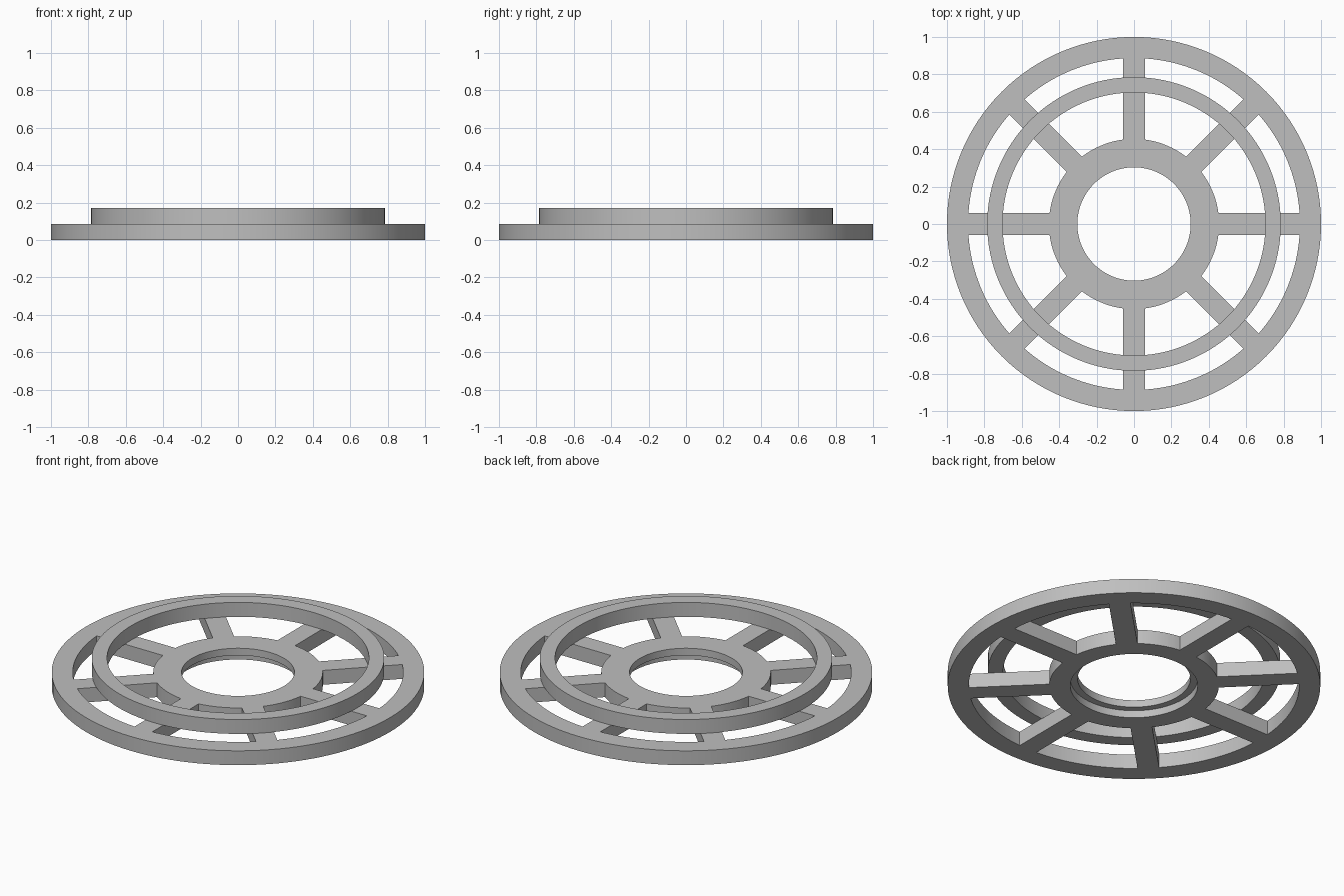
import bpy, bmesh
from math import sin, cos, pi, asin

SEGMENTS = 128
SPOKES = 8
HALF_SPOKE = 0.058
PLATE_TOP = 0.085
RING_TOP = 0.17
HUB_RADIUS = 0.455
RIM_INNER = 0.887

cube = bpy.data.objects.get("Cube")
if cube:
    bpy.data.objects.remove(cube, do_unlink=True)

grey = bpy.data.materials.new("plain grey")
grey.use_nodes = True
colour = (0.52, 0.52, 0.52, 1)
grey.diffuse_color = colour
grey.node_tree.nodes["Principled BSDF"].inputs["Base Color"].default_value = colour


def finish(name, bm):
    bmesh.ops.recalc_face_normals(bm, faces=bm.faces[:])
    mesh = bpy.data.meshes.new(name)
    bm.to_mesh(mesh)
    bm.free()
    mesh.materials.append(grey)
    obj = bpy.data.objects.new(name, mesh)
    bpy.context.collection.objects.link(obj)
    return obj


def lathe(name, profile):
    """Spin a closed (radius, height) profile around z."""
    bm = bmesh.new()
    rows = []
    for i in range(SEGMENTS):
        a = 2 * pi * i / SEGMENTS
        rows.append([bm.verts.new((r * cos(a), r * sin(a), z)) for r, z in profile])
    n = len(profile)
    for i, row in enumerate(rows):
        after = rows[(i + 1) % SEGMENTS]
        for j in range(n):
            k = (j + 1) % n
            bm.faces.new((row[j], after[j], after[k], row[k]))
    return finish(name, bm)


def arc(radius, start, steps=16):
    """Arc between two parallel-sided spokes."""
    inset = asin(HALF_SPOKE / radius)
    span = 2 * pi / SPOKES - 2 * inset
    angles = [start + inset + span * i / steps for i in range(steps + 1)]
    return [(radius * cos(a), radius * sin(a)) for a in angles]


def window_cutter():
    """Prisms for the openings between the spokes."""
    bm = bmesh.new()
    for s in range(SPOKES):
        start = 2 * pi * s / SPOKES
        outline = arc(RIM_INNER, start) + arc(HUB_RADIUS, start)[::-1]
        low = [bm.verts.new((x, y, -0.1)) for x, y in outline]
        high = [bm.verts.new((x, y, 0.2)) for x, y in outline]
        bm.faces.new(low)
        bm.faces.new(high)
        for i in range(len(outline)):
            k = (i + 1) % len(outline)
            bm.faces.new((low[i], low[k], high[k], high[i]))
    cutter = finish("window_cutter", bm)
    cutter.hide_render = True
    return cutter


def select_only(obj):
    bpy.ops.object.select_all(action='DESELECT')
    obj.select_set(True)
    bpy.context.view_layer.objects.active = obj


# Spoked plate, with a shallow recess under the hub hole
plate = lathe("spoked_plate", [
    (0.342, 0), (1, 0), (1, PLATE_TOP), (0.303, PLATE_TOP),
    (0.303, 0.043), (0.342, 0.043)])
cutter = window_cutter()
cut = plate.modifiers.new("windows", 'BOOLEAN')
cut.operation = 'DIFFERENCE'
cut.solver = 'EXACT'
cut.object = cutter
select_only(plate)
bpy.ops.object.modifier_apply(modifier=cut.name)
bpy.data.objects.remove(cutter, do_unlink=True)

# Raised ring resting on the spokes
ring = lathe("raised_ring", [
    (0.703, PLATE_TOP), (0.785, PLATE_TOP), (0.785, RING_TOP), (0.703, RING_TOP)])

# Smooth curved walls with crisp edges
for obj in (plate, ring):
    select_only(obj)
    bpy.ops.object.shade_smooth_by_angle(angle=pi / 6)
